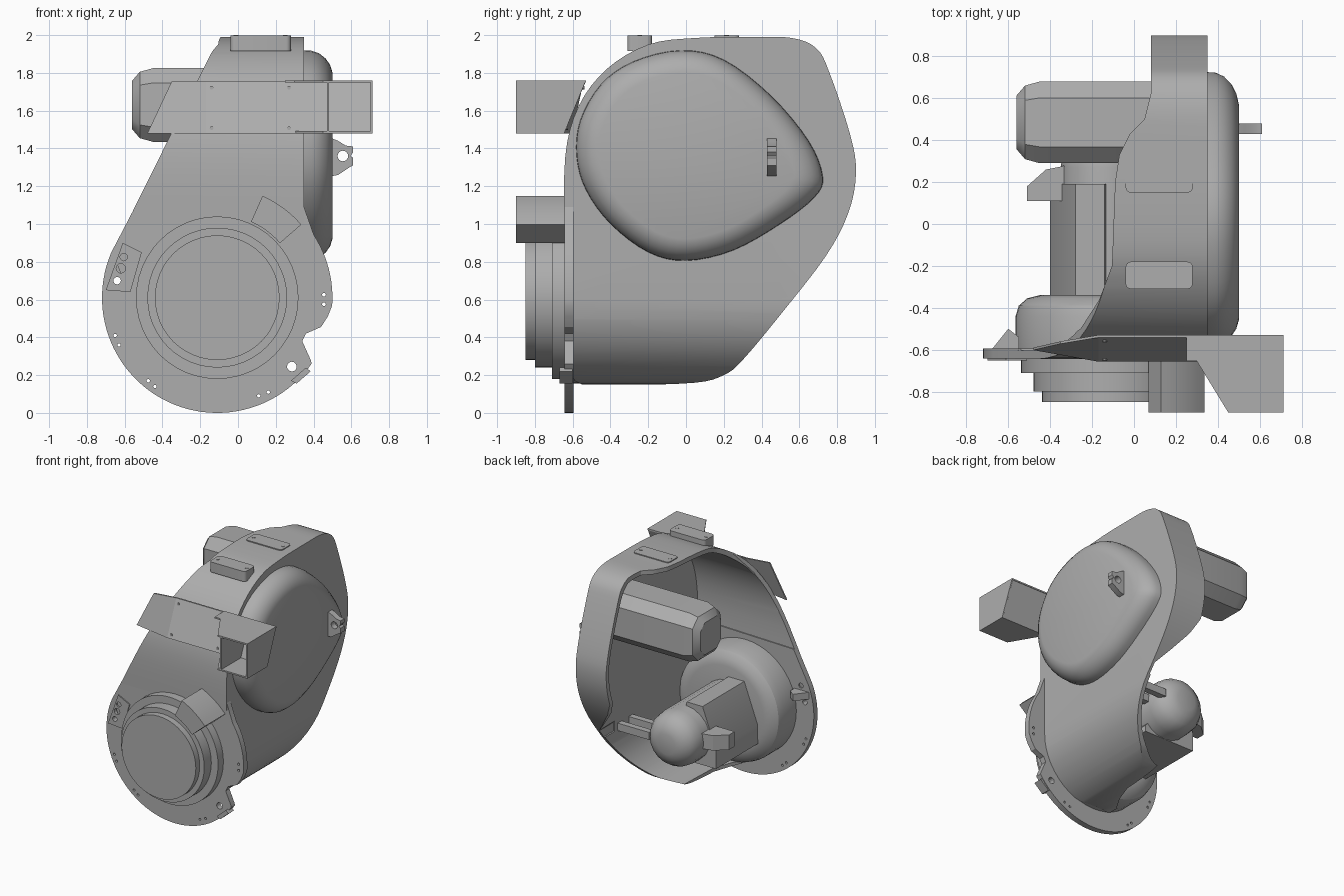
import bpy, bmesh
from math import sin, cos, radians
from mathutils import Vector

old = bpy.data.objects.get("Cube")
if old:
    bpy.data.objects.remove(old)

GREY = (0.42, 0.42, 0.42, 1)
mat = bpy.data.materials.new("machine grey")
mat.use_nodes = True
mat.diffuse_color = GREY
mat.node_tree.nodes["Principled BSDF"].inputs["Base Color"].default_value = GREY

CX, CZ = -0.11, 0.61          # wheel axis


def shade(ob):
    bpy.ops.object.select_all(action='DESELECT')
    ob.select_set(True)
    bpy.context.view_layer.objects.active = ob
    bpy.ops.object.shade_smooth_by_angle(angle=radians(28))


def place(axis, t, p):
    return {'x': (t, p[0], p[1]), 'y': (p[0], t, p[1]), 'z': (p[0], p[1], t)}[axis]


def loft(name, rings, smooth=True):
    """Skin equal-length rings of 3D points and cap both ends."""
    bm = bmesh.new()
    vs = [[bm.verts.new(p) for p in r] for r in rings]
    n = len(vs[0])
    for a, b in zip(vs, vs[1:]):
        for i in range(n):
            j = (i + 1) % n
            bm.faces.new((a[i], a[j], b[j], b[i]))
    bm.faces.new(vs[0])
    bm.faces.new(vs[-1])
    bmesh.ops.recalc_face_normals(bm, faces=bm.faces)
    me = bpy.data.meshes.new(name)
    bm.to_mesh(me)
    bm.free()
    ob = bpy.data.objects.new(name, me)
    bpy.context.collection.objects.link(ob)
    me.materials.append(mat)
    if smooth:
        shade(ob)
    return ob


def prism(name, pts, axis, a, b, smooth=True):
    return loft(name, [[place(axis, t, p) for p in pts] for t in (a, b)], smooth)


def arc(r, a0, a1, n, c=(CX, CZ)):
    return [(c[0] + r * cos(radians(a0 + (a1 - a0) * i / n)),
             c[1] + r * sin(radians(a0 + (a1 - a0) * i / n))) for i in range(n + 1)]


def circle(r, n, c=(CX, CZ)):
    return arc(r, 0, 360, n, c)[:-1]


def lathe(name, profile, n=48, c=(CX, CZ)):
    """Rings (y, radius) around an axis along y."""
    return loft(name, [[place('y', y, p) for p in circle(r, n, c)] for y, r in profile])


def curve(pts, n=4):
    """Catmull-Rom smoothing of a closed outline."""
    v = [Vector(p) for p in pts]
    out = []
    for i in range(len(v)):
        a, b, c, d = (v[(i + k) % len(v)] for k in (-1, 0, 1, 2))
        for s in range(n):
            t = s / n
            out.append(0.5 * (2 * b + (c - a) * t + (2 * a - 5 * b + 4 * c - d) * t * t
                              + (3 * b - a - 3 * c + d) * t ** 3))
    return out


def boolean(ob, cutter, op='DIFFERENCE'):
    m = ob.modifiers.new("cut", 'BOOLEAN')
    m.operation, m.solver, m.object = op, 'EXACT', cutter
    bpy.context.view_layer.objects.active = ob
    bpy.ops.object.modifier_apply(modifier=m.name)
    bpy.data.objects.remove(cutter)


def sector(r0, r1, a0, a1):
    return arc(r1, a0, a1, 6) + arc(r0, a1, a0, 6)


def box(name, x0, x1, y0, y1, z0, z1):
    return prism(name, [(x0, y0), (x1, y0), (x1, y1), (x0, y1)], 'z', z0, z1)


# Housing shell: side outline crossed with front outline, hollowed and trimmed
side = curve([(-.59, .17), (-.63, .5), (-.64, .9), (-.64, 1.35), (-.57, 1.62), (-.42, 1.82),
              (-.2, 1.95), (.05, 1.985), (.35, 1.99), (.56, 1.985), (.69, 1.93), (.76, 1.8),
              (.87, 1.47), (.9, 1.27), (.86, 1.06), (.74, .83), (.5, .52), (.3, .28),
              (.2, .2), (.05, .16), (-.3, .15)])
front = ([(-.09, 2.01), (.35, 2.01)] + arc(.46, 0, -180, 24) + [(-.665, .85)])
housing = prism("housing", side, 'x', -.8, .35, False)
boolean(housing, prism("front_trim", front, 'y', -1, 1, False), 'INTERSECT')

inner_side = curve([(-.6, .1), (-.6, .9), (-.6, 1.34), (-.53, 1.61), (-.39, 1.79), (-.19, 1.915),
                    (.05, 1.95), (.35, 1.955), (.55, 1.95), (.66, 1.9), (.73, 1.78),
                    (.84, 1.46), (.865, 1.27), (.825, 1.07), (.715, .86), (.6, .62),
                    (.35, .1), (0, .05)])
hollow = prism("hollow", inner_side, 'x', -1.2, .6, False)
inner_front = [(-1, 2.1), (.32, 2.1)] + arc(.43, 0, -90, 16) + [(-1, .18)]
boolean(hollow, prism("hollow_trim", inner_front, 'y', -1.1, 1.1, False), 'INTERSECT')
boolean(housing, hollow)
rim = [(.08, 1), (.08, .62), (.05, .5), (-.02, .43), (-.07, .33), (-.09, .2), (-.105, -.2),
       (-.165, -.36), (-.255, -.5), (-.4, -.597), (-1, -.597), (-1, 1)]
boolean(housing, prism("rim_trim", rim, 'z', -.5, 2.5, False))
# Rear wall fades out toward the bottom
fade = [(0, 1.06), (.08, 1.04), (.14, .92), (.24, .79), (.33, .68), (.33, .61), (0, .55)]
boolean(housing, prism("rear_trim", fade, 'y', .45, 1.1, False))
shade(housing)

# Domed side cover
dome = curve([(-.58, 1.36), (-.56, 1.55), (-.45, 1.74), (-.28, 1.86), (-.03, 1.92), (.2, 1.87),
              (.45, 1.68), (.65, 1.44), (.725, 1.25), (.68, 1.14), (.5, 1.0), (.25, .86),
              (0, .805), (-.2, .85), (-.4, 1.0), (-.53, 1.18)])
mid = Vector((0, 1.36))
loft("side_cover", [[place('x', x, mid + (p - mid) * s) for p in dome] for x, s in
                    ((.34, 1), (.39, .995), (.43, .97), (.465, .92), (.488, .86), (.5, .79))])

# Lifting lug on the cover
lug = prism("cover_lug", [(.48, 1.25), (.53, 1.26), (.59, 1.3), (.61, 1.31), (.61, 1.35),
                          (.595, 1.36), (.61, 1.38), (.61, 1.41), (.57, 1.415), (.53, 1.44),
                          (.48, 1.46)], 'y', .43, .48, False)
boolean(lug, prism("lug_hole", circle(.028, 16, (.555, 1.36)), 'y', 0, 1, False))
shade(lug)

# Front flange with notch, side pad and bolt holes
outline = (arc(.61, 157, 325, 48) + [(.385, .28), (.34, .38), (.36, .42), (.44, .455), (.475, .51)]
           + arc(.61, -4, 33, 12) + [(.36, 1.06), (.34, 1.12), (-.54, 1.1)])
flange = prism("front_flange", outline, 'y', -.642, -.595, False)
pad = prism("flange_pad", [(-.61, .9), (-.51, .85), (-.57, .64), (-.7, .65)],
            'y', -.651, -.641, False)
for x, z, r in ((-.605, .825, .02), (-.62, .765, .025), (-.64, .7, .02), (.285, .245, .026),
                (.455, .625, .01), (.455, .575, .01), (-.65, .41, .009), (-.63, .36, .009),
                (-.475, .17, .009), (-.44, .14, .009), (.11, .09, .009), (.16, .11, .009)):
    for ob in (flange, pad):
        boolean(ob, prism("hole", circle(r, 12, (x, z)), 'y', -1, 0, False))
shade(flange)
shade(pad)
prism("flange_tab", [(.28, .17), (.31, .155), (.385, .22), (.36, .24)], 'y', -.67, -.6)
prism("rear_tongue", [(-.68, -.6), (-.55, -.6), (-.55, -.54), (-.6, -.5)], 'z', .735, .79)

# Stepped wheel hub and the bell behind it
lathe("wheel_hub", [(-.6, .43), (-.71, .43), (-.71, .37), (-.8, .37), (-.8, .33), (-.85, .33)])
lathe("wheel_bell", [(-.6, .455), (-.44, .455), (-.39, .44), (-.355, .4), (-.34, .34), (-.34, .1)])
prism("hub_block", sector(.44, .59, 41, 66), 'y', -.9, -.6)

# Upper motor: chamfered square body with tapered end
octo = [(-1, -.6), (-.6, -1), (.6, -1), (1, -.6), (1, .6), (.6, 1), (-.6, 1), (-1, .6)]
loft("upper_motor", [[(x, .485 + u * .195 * s, 1.63 + v * .195 * s) for u, v in octo]
                     for x, s in ((.33, 1), (-.45, 1), (-.52, .9), (-.56, .66))])

# Lower motor: round body with domed end, held in a sloped carrier
lathe("lower_motor", [(-.36, .22), (.27, .22), (.34, .21), (.39, .18), (.425, .13), (.44, .08)],
      20, (-.13, .62))
prism("carrier", [(-.4, .4), (-.4, .55), (-.28, .87), (-.14, .87), (-.08, .6), (.05, .45),
                  (.05, .4)], 'y', -.36, .19)
prism("carrier_hook", [(-.51, .11), (-.32, .11), (-.32, .28), (-.42, .26), (-.51, .18)],
      'z', .58, .7)
for y in (.22, .36):
    box("carrier_strap", .04, .33, y, y + .05, .6, .66)

# Mounting pads on top, with screws
for y0, z0 in ((-.31, 1.915), (.15, 1.97)):
    c = .025
    pts = []
    for (x, y), a in (((.28 - c, y0 + .13 - c), 0), ((-.04 + c, y0 + .13 - c), 90),
                      ((-.04 + c, y0 + c), 180), ((.28 - c, y0 + c), 270)):
        pts += arc(c, a, a + 90, 4, (x, y))
    prism("top_pad", pts, 'z', z0, 1.997)
    for x in (-.01, .25):
        prism("pad_screw", circle(.013, 12, (x, y0 + .065)), 'z', 1.99, 2)

# Slanted bracket strip across the front, which also backs the sleeve
T = .012
loft("bracket_strip", [[(x0, y0 - T, 1.48), (x1, y1 - T, 1.757), (x1, y1, 1.757), (x0, y0, 1.48)]
                       for x0, y0, x1, y1 in ((-.48, -.59, -.35, -.56), (-.17, -.645, -.17, -.53),
                                              (.705, -.645, .705, -.53))], False)
for x, t in ((-.14, .87), (.27, .87), (-.14, .1), (.27, .1)):
    y, z = -.657 + .115 * t, 1.48 + .277 * t
    prism("bracket_screw", circle(.01, 10, (x, z)), 'y', y - .006, y + .02)

# Open sleeve at the end of the bracket
wall = [(-.9, 1.48), (-.645, 1.48), (-.53, 1.76), (-.9, 1.76)]
for x in (.47, .713 - T):
    prism("sleeve_wall", wall, 'x', x, x + T)
prism("sleeve_top", [(.25, -.53), (.713, -.53), (.713, -.9), (.45, -.9), (.3, -.655),
                     (.25, -.655)], 'z', 1.76 - T, 1.76)
prism("sleeve_bottom", [(.3, -.645), (.713, -.645), (.713, -.9), (.45, -.9)], 'z', 1.48, 1.48 + T)
